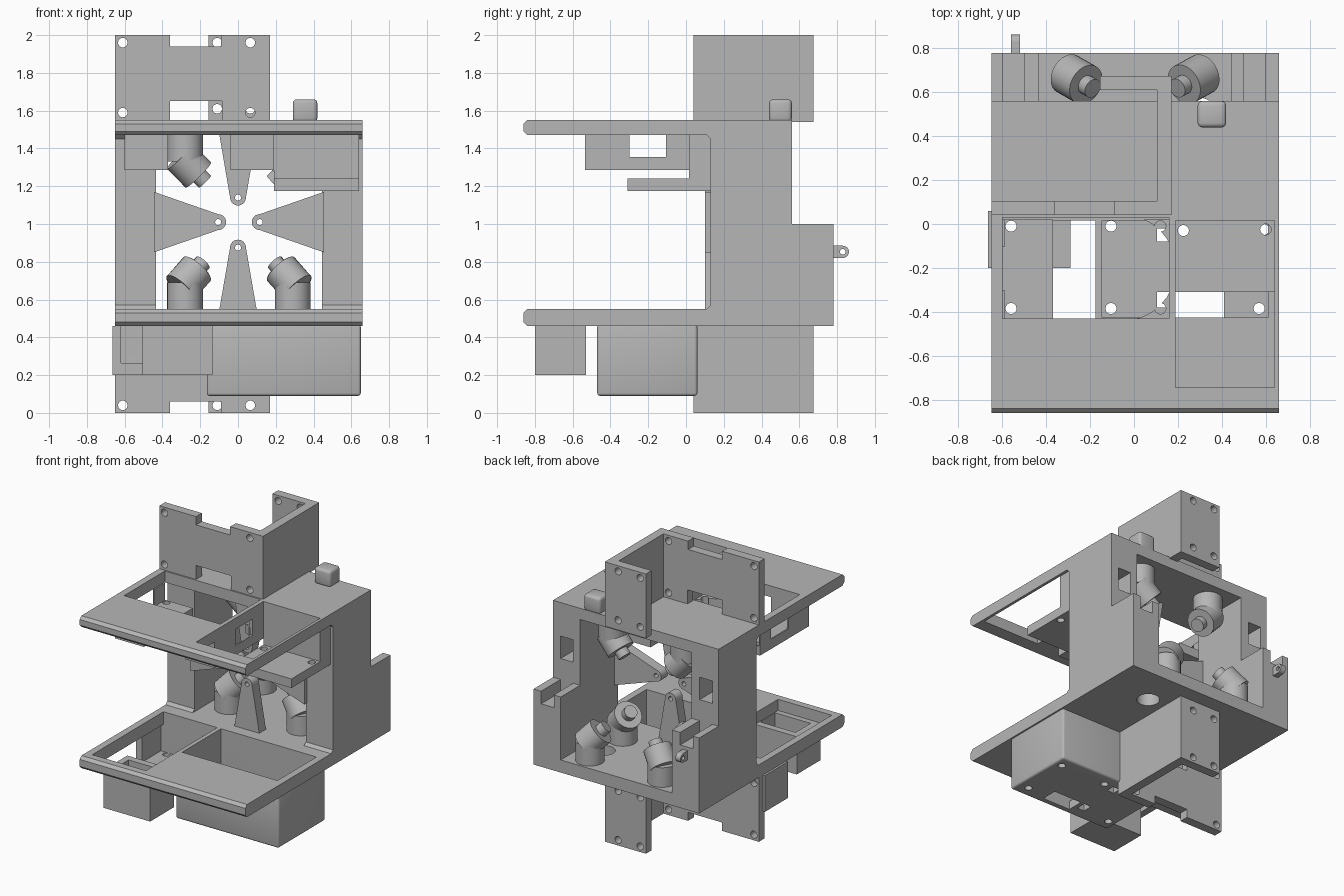
import bpy, bmesh, math
from mathutils import Vector, Matrix

if "Cube" in bpy.data.objects:
    bpy.data.objects.remove(bpy.data.objects["Cube"], do_unlink=True)

grey = bpy.data.materials.new("light_grey")
grey.use_nodes = True
grey.diffuse_color = (0.47, 0.47, 0.47, 1)
grey.node_tree.nodes["Principled BSDF"].inputs["Base Color"].default_value = (0.47, 0.47, 0.47, 1)


def finish(name, bm):
    bmesh.ops.recalc_face_normals(bm, faces=bm.faces)
    mesh = bpy.data.meshes.new(name)
    bm.to_mesh(mesh)
    bm.free()
    mesh.materials.append(grey)
    ob = bpy.data.objects.new(name, mesh)
    bpy.context.collection.objects.link(ob)
    return ob


def box(name, x, y, z, round_by=0):
    bm = bmesh.new()
    bmesh.ops.create_cube(bm, size=1)
    for v in bm.verts:
        v.co = Vector(r[0] if c < 0 else r[1] for c, r in zip(v.co, (x, y, z)))
    if round_by:
        bmesh.ops.bevel(bm, geom=bm.edges[:], offset=round_by, segments=3,
                        profile=0.5, affect='EDGES')
    return finish(name, bm)


def rod(name, a, b, r, sides=32):
    a, b = Vector(a), Vector(b)
    turn = (b - a).to_track_quat('Z', 'Y').to_matrix().to_4x4()
    bm = bmesh.new()
    bmesh.ops.create_cone(bm, cap_ends=True, segments=sides, radius1=r, radius2=r,
                          depth=(b - a).length, matrix=Matrix.Translation((a + b) / 2) @ turn)
    return finish(name, bm)


def extrude(name, points, offset):
    bm = bmesh.new()
    face = bm.faces.new([bm.verts.new(p) for p in points])
    new = bmesh.ops.extrude_face_region(bm, geom=[face])["geom"]
    bmesh.ops.translate(bm, vec=offset, verts=[g for g in new if isinstance(g, bmesh.types.BMVert)])
    return finish(name, bm)


def cut(ob, *cutters):
    bpy.context.view_layer.objects.active = ob
    for c in cutters:
        mod = ob.modifiers.new("cut", 'BOOLEAN')
        mod.operation, mod.solver, mod.object = 'DIFFERENCE', 'EXACT', c
        bpy.ops.object.modifier_apply(modifier=mod.name)
        bpy.data.objects.remove(c, do_unlink=True)
    return ob


def hole_z(x, y, z0, z1, r=0.025):
    return rod("cutter", (x, y, z0), (x, y, z1), r)


def hole_y(x, z, y0, y1, r=0.025):
    return rod("cutter", (x, y0, z), (x, y1, z), r)


# C-shaped main frame with an open tunnel through the back
profile = [(-.86, .48), (-.84, .46), (.78, .46), (.78, 1), (.56, 1), (.56, 1.55), (-.84, 1.55),
           (-.86, 1.53), (-.86, 1.49), (-.84, 1.47), (.11, 1.47), (.13, 1.45), (.13, .57),
           (.11, .55), (-.84, .55), (-.86, .53)]
frame = extrude("main_frame", [(-.65, y, z) for y, z in profile], (1.31, 0, 0))
cut(frame, box("cutter", (-.435, .445), (0, 1), (.55, 1.47)))
# wall pockets and slots on the two rear posts
for s in (-1, 1):
    xs = sorted((s * .5, s * .6))
    cut(frame, box("cutter", xs, (.4, .6), (1.15, 1.31)),
        box("cutter", xs, (.56, .9), (.91, 1.1)))
# tray openings in the top and bottom plates, and the cable hole
cut(frame, box("cutter", (-.6, .16), (-.43, .03), (1.4, 1.6)),
    box("cutter", (.19, .64), (-.745, .015), (1.4, 1.6)),
    box("cutter", (-.145, .61), (-.425, .015), (.4, .6)),
    box("cutter", (-.6, -.175), (-.79, .015), (.4, .6)),
    hole_z(.3, .5, .4, .6, .075))


# three-sided board holders above and below the frame
def holder(name, z):
    def span(a, b):
        return sorted((z(a), z(b)))
    pts = [(-.65, .04), (.17, .04), (.17, .675), (-.155, .675), (-.155, .61),
           (.105, .61), (.105, .105), (-.65, .105)]
    lo, hi = span(1.54, 2)
    ob = extrude(name, [(x, y, lo) for x, y in pts], (0, 0, hi - lo))
    cut(ob, box("cutter", (-.36, -.09), (0, .2), span(1.94, 2.1)),
        box("cutter", (-.36, -.085), (0, .2), span(1.5, 1.65)),
        *[hole_y(x, z(h), 0, .2) for x in (-.61, .065) for h in (1.96, 1.59)],
        *[hole_y(-.11, z(h), .5, .8) for h in (1.96, 1.61)],
        *[hole_y(.065, z(h), .5, .8) for h in (1.96, 1.61)])


holder("upper_board_holder", lambda z: z)
holder("lower_board_holder", lambda z: 2 - z)

# rounded plug on the roof
box("roof_plug", (.29, .42), (.44, .56), (1.54, 1.66), .02)

# open trays hanging under the top plate
tray = box("upper_left_tray", (-.6, -.37), (-.535, .02), (1.285, 1.47))
cut(tray, box("cutter", (-.59, -.3), (-.43, .1), (1.35, 1.6)),
    box("cutter", (-.7, 0), (-.3, -.105), (1.355, 1.6)),
    hole_z(-.56, -.01, 1.2, 1.4), hole_z(-.56, -.385, 1.2, 1.4))
tray = box("upper_middle_tray", (-.04, .19), (-.535, .02), (1.285, 1.47))
cut(tray, box("cutter", (-.1, .16), (-.43, .1), (1.35, 1.6)),
    box("cutter", (-.1, .3), (-.3, -.105), (1.355, 1.6)),
    hole_z(-.05, -.2, 1.2, 1.4, .24),
    hole_z(.12, -.01, 1.2, 1.4), hole_z(.12, -.385, 1.2, 1.4))
shelf = extrude("upper_right_shelf", [(.19, y, z) for y, z in
                [(-.31, 1.175), (.13, 1.175), (.13, 1.47), (.015, 1.47), (.015, 1.24), (-.31, 1.24)]],
                (.45, 0, 0))
cut(shelf, hole_z(.225, -.03, 1.1, 1.3), hole_z(.6, -.025, 1.1, 1.3))

# deep boxes under the bottom plate
deep = box("lower_main_box", (-.165, .65), (-.47, .06), (.09, .47), .015)
cut(deep, box("cutter", (-.145, .61), (-.425, .015), (.15, .6)),
    box("cutter", (.19, .41), (-.425, -.31), (0, .3)),
    box("cutter", (.105, .16), (-.08, -.02), (0, .3)),
    box("cutter", (.105, .16), (-.38, -.31), (0, .3)),
    *[hole_z(x, y, 0, .3) for x, y in
      [(-.105, -.01), (-.105, -.385), (.57, -.385), (.59, -.025), (.225, -.03)]])
side = box("lower_side_shelf", (-.665, -.29), (-.2, .06), (.2, .46))
cut(side, box("cutter", (-.62, 0), (-.3, .015), (.265, .6)), hole_z(-.56, -.01, .1, .3))
front = box("lower_front_box", (-.505, -.135), (-.8, -.53), (.2, .47))
cut(front, box("cutter", (-.46, -.18), (-.75, -.58), (.265, .6)))


# four tapered arms with rounded, drilled tips
def arm(name, root, tip, half):
    root, tip = Vector((root[0], .1, root[1])), Vector((tip[0], .1, tip[1]))
    d = (tip - root).normalized()
    n = Vector((-d.z, 0, d.x))
    pts = [root - n * half]
    for i in range(13):
        t = math.pi * (i / 12 - .5)
        pts.append(tip + (d * math.cos(t) + n * math.sin(t)) * .042)
    pts.append(root + n * half)
    ob = extrude(name, pts, (0, .075, 0))
    cut(ob, hole_y(tip.x, tip.z, 0, .3, .016))


arm("bottom_arm", (0, .54), (0, .875), .1)
arm("top_arm", (0, 1.48), (0, 1.14), .1)
arm("right_arm", (-.445, 1.01), (-.105, 1.01), .16)
arm("left_arm", (.455, 1.01), (.115, 1.01), .16)


# angled sensor pods aimed at the middle of the tunnel
def pod(name, x, y, floor, up):
    aim = Vector((-x, (.47 - y) * .8, 0)).normalized()
    aim = (aim + Vector((0, 0, up))).normalized()
    elbow = Vector((x, y, floor + up * .14))
    rod(name + "_post", (x, y, floor - up * .01), elbow, .095)
    rod(name + "_head", elbow - aim * .04, elbow + aim * .1, .095)
    rod(name + "_lens", elbow + aim * .09, elbow + aim * .15, .045)


for side_name, x in (("right", -.28), ("left", .29)):
    pod("rear_" + side_name + "_pod", x, .67, .55, 1)
    pod("front_" + side_name + "_pod", x, .3, .55, 1)
    pod("top_" + side_name + "_pod", x, .41, 1.47, -1)

# drilled cable lug on the back
lug = box("lug_base", (-.56, -.52), (.77, .83), (.82, .885))
tip = rod("lug_tip", (-.56, .83, .8525), (-.52, .83, .8525), .0325)
for part in (lug, tip):
    cut(part, rod("cutter", (-.7, .83, .8525), (-.4, .83, .8525), .015))

# smooth round surfaces while keeping corners crisp
bpy.ops.object.select_all(action='DESELECT')
for ob in bpy.context.scene.objects:
    if ob.type == 'MESH' and grey.name in ob.data.materials:
        ob.select_set(True)
        bpy.context.view_layer.objects.active = ob
bpy.ops.object.shade_smooth_by_angle(angle=math.radians(30))
